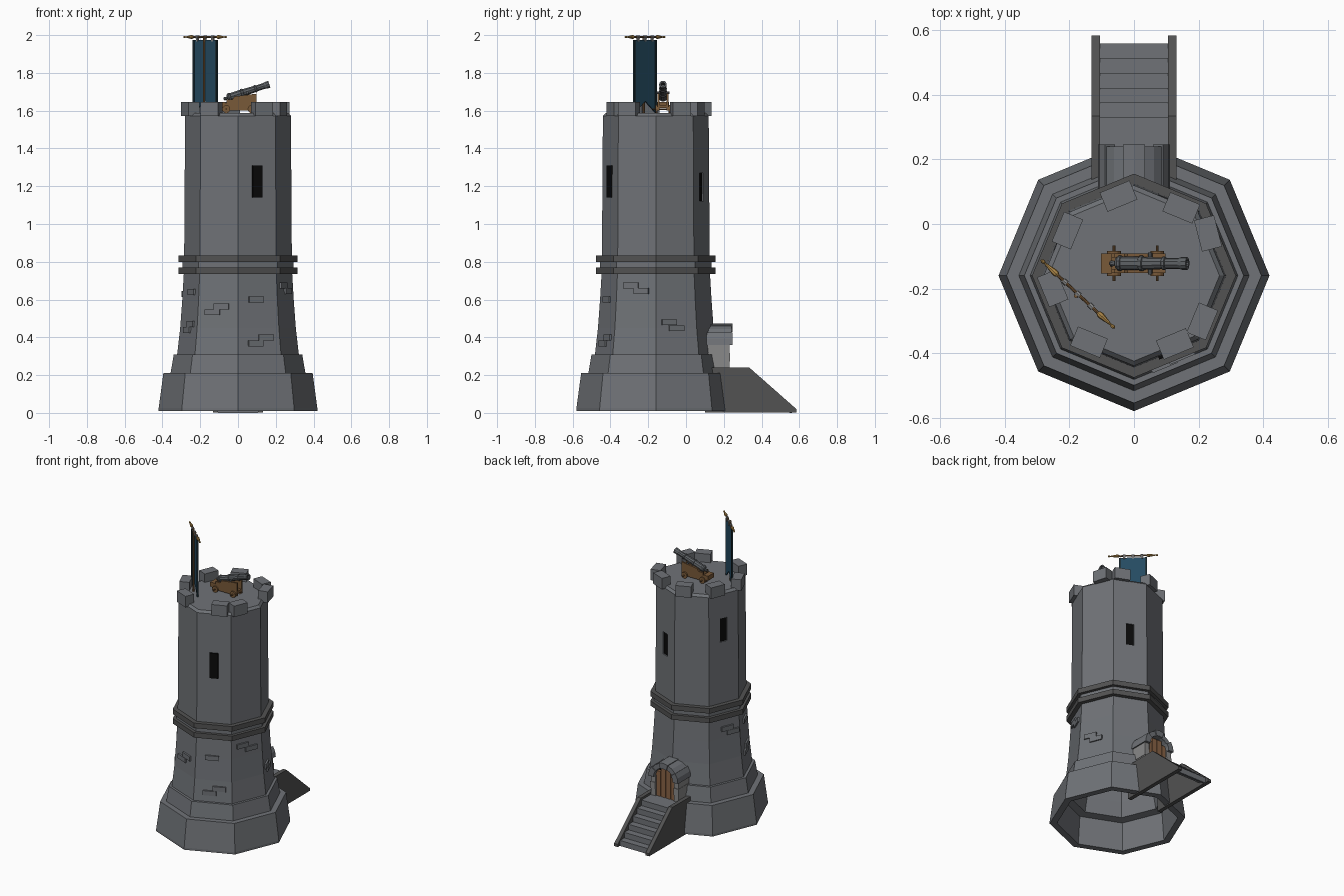
import bpy, bmesh, math
from mathutils import Vector, Matrix

if "Cube" in bpy.data.objects:
    bpy.data.objects.remove(bpy.data.objects["Cube"])

CY = -0.16                                   # tower axis sits at (0, CY)
rad = math.radians

def material(name, col):
    m = bpy.data.materials.new(name)
    m.diffuse_color = (*col, 1)
    m.use_nodes = True
    m.node_tree.nodes["Principled BSDF"].inputs["Base Color"].default_value = m.diffuse_color
    return m

STONE = material("stone", (0.160, 0.170, 0.185))
DARK = material("dark_stone", (0.085, 0.085, 0.085))
PALE = material("pale_stone", (0.25, 0.25, 0.25))
WOOD = material("wood", (0.19, 0.10, 0.04))
DOOR = material("door_wood", (0.25, 0.125, 0.06))
IRON = material("iron", (0.11, 0.12, 0.13))
GOLD = material("gold", (0.45, 0.26, 0.07))
CLOTH = material("cloth", (0.018, 0.07, 0.12))
HEM = material("hem", (0.012, 0.03, 0.04))
BLACK = material("dark_opening", (0.003, 0.003, 0.003))

def make(name, verts, faces, mat=None, matrix=None):
    me = bpy.data.meshes.new(name)
    me.from_pydata([tuple(v) for v in verts], [], faces)
    bm = bmesh.new()
    bm.from_mesh(me)
    if matrix:
        bmesh.ops.transform(bm, matrix=matrix, verts=bm.verts)
    bmesh.ops.recalc_face_normals(bm, faces=bm.faces)
    bm.to_mesh(me)
    bm.free()
    ob = bpy.data.objects.new(name, me)
    bpy.context.collection.objects.link(ob)
    me.materials.append(mat or STONE)
    return ob

def prism(name, outline, d0, d1, mat=None, matrix=None):
    """Extrude an (a, z) outline along the local x axis from d0 to d1."""
    n = len(outline)
    v = [(d, a, z) for d in (d0, d1) for a, z in outline]
    f = [list(range(n)), list(range(n, 2 * n))]
    f += [(i, (i + 1) % n, n + (i + 1) % n, n + i) for i in range(n)]
    return make(name, v, f, mat, matrix)

def box(name, size, loc, rot=0, mat=None):
    sx, sy, sz = (s / 2 for s in size)
    m = Matrix.Translation(loc) @ Matrix.Rotation(rot, 4, 'Z')
    return prism(name, [(-sy, -sz), (sy, -sz), (sy, sz), (-sy, sz)], -sx, sx, mat, m)

def lathe(name, prof, n=8, mat=None, matrix=None, loop=False):
    """Revolve (radius, z) points; closed as a ring or capped at both ends."""
    k = len(prof)
    v = [(r * math.cos(2 * math.pi * i / n), r * math.sin(2 * math.pi * i / n), z)
         for r, z in prof for i in range(n)]
    f = [(j * n + i, j * n + (i + 1) % n, (j + 1) % k * n + (i + 1) % n, (j + 1) % k * n + i)
         for j in range(k if loop else k - 1) for i in range(n)]
    if not loop:
        f += [list(range(n)), list(range((k - 1) * n, k * n))]
    return make(name, v, f, mat, matrix or Matrix.Translation((0, CY, 0)))

def along(p, direction):
    return Matrix.Translation(p) @ Vector(direction).to_track_quat('Z', 'Y').to_matrix().to_4x4()

def on_face(angle, apothem, t, z):
    a = rad(angle)
    return (apothem * math.cos(a) - t * math.sin(a), CY + apothem * math.sin(a) + t * math.cos(a), z)

# hollow stepped base and flared lower shaft
FLARE = [(0.322, 0.31), (0.306, 0.45), (0.295, 0.60), (0.287, 0.735)]
lathe("tower_base", [(0.42, 0.01), (0.42, 0.025), (0.395, 0.21), (0.357, 0.21), (0.34, 0.31)] + FLARE +
      [(0.25, 0.735), (0.29, 0.31), (0.31, 0.21), (0.36, 0.20), (0.375, 0.01)], loop=True)

# string courses
for i, z in enumerate((0.735, 0.80)):
    lathe(f"band_{i}", [(0.316, z), (0.316, z + 0.034)], 8, DARK)
lathe("band_neck", [(0.294, 0.765), (0.294, 0.805)])

# upper shaft with window slits
shaft = lathe("upper_shaft", [(0.285, 0.83), (0.28, 1.573), (0.265, 1.588)])
AP = 0.282 * math.cos(math.pi / 8)
box("window_slit_front", (0.03, 0.054, 0.17), on_face(-67.5, AP - 0.005, 0, 1.225), rad(-67.5), BLACK)
for i, (ang, z, h) in enumerate([(67.5, 1.195, 0.15), (157.5, 1.33, 0.16)]):
    cut = box("window_cutter", (0.08, 0.052, h), on_face(ang, AP, 0, z), rad(ang))
    cut.hide_render = True
    mod = shaft.modifiers.new("slit", 'BOOLEAN')
    mod.object, mod.operation, mod.solver = cut, 'DIFFERENCE', 'EXACT'
    bpy.context.view_layer.update()
    new = bpy.data.meshes.new_from_object(shaft.evaluated_get(bpy.context.evaluated_depsgraph_get()))
    shaft.modifiers.clear()
    shaft.data = new
    bpy.data.objects.remove(cut)
    box(f"window_slit_{i}", (0.03, 0.05, h - 0.002), on_face(ang, AP - 0.02, 0, z), rad(ang), BLACK)

# merlons, one per side, set off-centre: side shift, apothem, extra turn
MERLONS = [(0.033, 0.262, -8), (-0.055, 0.25, 0), (-0.05, 0.246, 0), (-0.05, 0.244, 0),
           (-0.06, 0.248, 0), (-0.05, 0.244, 0), (0.036, 0.244, 0), (-0.05, 0.25, 0)]
for i, (shift, ap, turn) in enumerate(MERLONS):
    ang = 22.5 + 45 * i
    box(f"merlon_{i}", (0.064, 0.1, 0.075), on_face(ang, ap, shift, 1.608), rad(ang + turn))

# projecting bricks: side angle, offset along side, height
def flare_r(z):
    for (r0, z0), (r1, z1) in zip(FLARE, FLARE[1:]):
        if z <= z1:
            return r0 + (r1 - r0) * (z - z0) / (z1 - z0)

BRICKS = [(-112.5, 0.02, 0.563), (-112.5, -0.03, 0.533), (-67.5, -0.01, 0.60),
          (-67.5, 0.04, 0.40), (-67.5, -0.02, 0.368), (-22.5, -0.03, 0.675), (-22.5, 0.03, 0.645),
          (22.5, -0.04, 0.48), (22.5, 0.0, 0.448), (202.5, 0.02, 0.64), (202.5, 0.03, 0.47),
          (202.5, -0.01, 0.438), (157.5, 0.02, 0.66), (157.5, 0.06, 0.63)]
for i, (ang, t, z) in enumerate(BRICKS):
    box(f"brick_{i}", (0.04, 0.085, 0.031), on_face(ang, flare_r(z) * math.cos(math.pi / 8) - 0.01, t, z), rad(ang))

# stair side walls and stepped slab
wall = [(0.10, 0.002), (0.585, 0.002), (0.585, 0.02), (0.335, 0.24), (0.10, 0.24)]
for side, x in (("left", -0.132), ("right", 0.105)):
    prism(f"stair_wall_{side}", wall, x, x + 0.027, DARK)
top = [(0.12, 0.225), (0.33, 0.225)]
for i in range(1, 6):
    z = 0.225 - 0.0375 * i
    top += [(0.33 + 0.046 * (i - 1), z), (0.33 + 0.046 * i, z)]
top.append((0.56, 0.0))
under = [(y - 0.012, max(z - 0.012, 0)) for y, z in reversed(top)]
prism("stair_steps", top + under, -0.106, 0.106)

# door planks and arched stone surround
for i in range(4):
    x = -0.057 + 0.038 * i
    h = 0.42 if i in (1, 2) else 0.395
    box(f"door_plank_{i}", (0.034, 0.03, h - 0.22), (x, 0.205, (h + 0.22) / 2), 0, DOOR)
box("door_backing", (0.15, 0.02, 0.18), (0, 0.19, 0.31), 0, BLACK)
for s in (-1, 1):
    for j, (w, y1) in enumerate(((0.034, 0.23), (0.036, 0.234), (0.034, 0.23))):
        box(f"jamb_{s}_{j}", (w, y1 - 0.10, 0.046), (s * (0.07 + w / 2), (0.10 + y1) / 2, 0.248 + 0.046 * j), 0, PALE)
for i in range(5):
    a0, a1 = rad(36 * i), rad(36 * (i + 1))
    ro, y1 = (0.112, 0.247) if i % 2 == 0 else (0.105, 0.24)
    arc = [(r * math.cos(a), 0.36 + r * math.sin(a))
           for r, seq in ((ro, (a0, (a0 + a1) / 2, a1)), (0.073, (a1, (a0 + a1) / 2, a0))) for a in seq]
    # local x -> world y, local y -> world -x
    prism(f"arch_stone_{i}", arc, 0.10, y1, STONE, Matrix.Rotation(rad(90), 4, 'Z'))

# banner: local y runs along the crossbar, local +x faces the tower's centre
BD = Vector((0.73, -0.68, 0)).normalized()
BA = math.atan2(BD.y, BD.x)
BM = Matrix.Translation((-0.174, -0.217, 0)) @ Matrix.Rotation(BA + rad(90) + math.pi, 4, 'Z')
prism("banner_cloth", [(-0.085, 1.975), (-0.085, 1.585), (0, 1.65), (0.085, 1.585), (0.085, 1.975)],
      -0.003, 0.003, CLOTH, BM)
for s in (-1, 1):
    prism(f"banner_hem_{s}", [(s * 0.087, 1.975), (s * 0.087, 1.585), (s * 0.075, 1.594), (s * 0.075, 1.975)],
          -0.005, 0.005, HEM, BM)
OUT = Vector((-0.68, -0.73, 0)) * 0.009      # pole stands on the outward side
lathe("banner_pole", [(0.006, 1.58), (0.006, 1.995)], 8, WOOD, Matrix.Translation(Vector((-0.174, -0.217, 0)) + OUT))
BAR = BM @ along((0, 0, 1.99), (0, 1, 0))
lathe("banner_crossbar", [(0.005, -0.12), (0.005, 0.12)], 8, WOOD, BAR)
for s in (-1, 1):
    lathe(f"finial_{s}", [(0.006, s * 0.085), (0.010, s * 0.092), (0.010, s * 0.10), (0.003, s * 0.14),
          (0.006, s * 0.145), (0.006, s * 0.151), (0.002, s * 0.156)], 8, GOLD, BAR)
for i, t in enumerate((-0.055, 0, 0.055)):
    lathe(f"banner_ring_{i}", [(0.009, t - 0.008), (0.009, t + 0.008)], 8, PALE, BAR)
    box(f"banner_tab_{i}", (0.012, 0.012, 0.02), BM @ Vector((0, t, 1.977)), BA, PALE)

# cannon carriage
GY = -0.122
for side, y in (("front", GY - 0.030), ("back", GY + 0.018)):
    cheek = [(-0.088, 1.602), (-0.088, 1.64), (-0.062, 1.64), (-0.062, 1.658), (-0.03, 1.658),
             (-0.02, 1.675), (0.098, 1.69), (0.098, 1.602)]
    # local x -> world y through a mirrored swap of axes
    swap = Matrix(((0, 1, 0, 0), (1, 0, 0, 0), (0, 0, 1, 0), (0, 0, 0, 1)))
    prism(f"carriage_cheek_{side}", cheek, y, y + 0.012, WOOD, swap)
box("carriage_bed", (0.185, 0.05, 0.018), (0.005, GY, 1.622), 0, WOOD)
box("carriage_rear_block", (0.035, 0.062, 0.03), (-0.085, GY, 1.63), 0, WOOD)
for x in (-0.062, 0.072):
    lathe("carriage_axle", [(0.004, -0.055), (0.004, 0.055)], 8, WOOD, along((x, GY, 1.608), (0, 1, 0)))
    for s in (-1, 1):
        lathe("carriage_wheel", [(0.021, s * 0.029), (0.021, s * 0.039)], 12, WOOD,
              along((x, GY, 1.608), (0, 1, 0)))

# cannon barrel with rings and knob
barrel = [(0.004, -0.022), (0.009, -0.018), (0.009, -0.010), (0.005, -0.004), (0.018, 0), (0.024, 0.008),
          (0.024, 0.016), (0.021, 0.018), (0.021, 0.075), (0.024, 0.077), (0.024, 0.087), (0.020, 0.089),
          (0.018, 0.15), (0.021, 0.152), (0.021, 0.16), (0.017, 0.162), (0.017, 0.205), (0.020, 0.215),
          (0.020, 0.232), (0.011, 0.232), (0.011, 0.19)]
GUN = along((-0.055, GY, 1.668), (0.95, 0, 0.31))
lathe("cannon_barrel", barrel, 10, IRON, GUN)
lathe("cannon_trunnion", [(0.007, -0.034), (0.007, 0.034)], 8, IRON, along((0.05, GY, 1.694), (0, 1, 0)))
